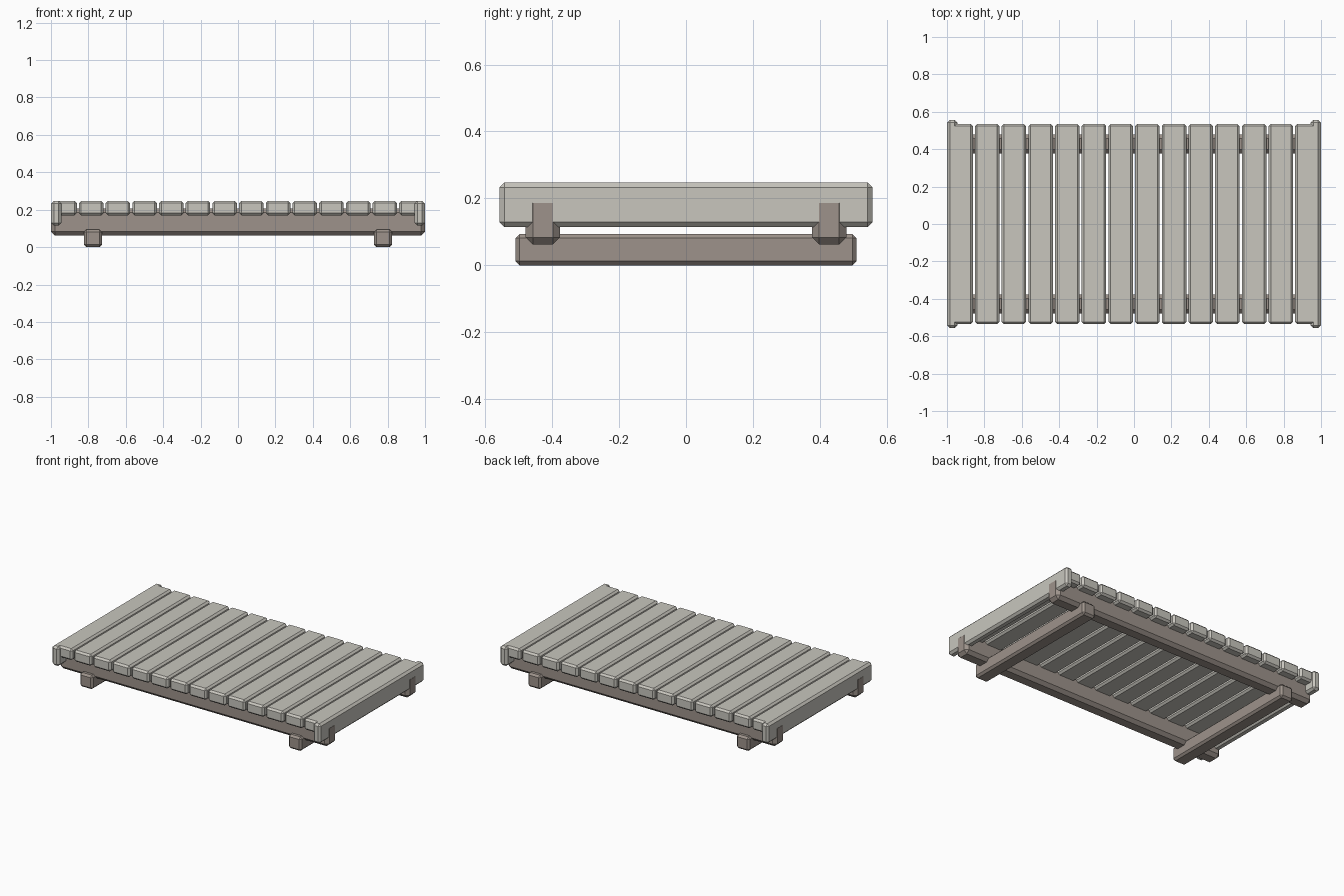
import bpy

if "Cube" in bpy.data.objects:
    bpy.data.objects.remove(bpy.data.objects["Cube"])


def make_material(name, rgb):
    mat = bpy.data.materials.new(name)
    mat.diffuse_color = (*rgb, 1.0)
    mat.use_nodes = True
    mat.node_tree.nodes["Principled BSDF"].inputs["Base Color"].default_value = mat.diffuse_color
    return mat


pale_wood = make_material("pale grey wood", (0.58, 0.565, 0.515))
brown_wood = make_material("brown grey wood", (0.337, 0.29, 0.258))


def beam(name, x, y, z, mat, bevel):
    """Chamfered timber spanning the (min, max) ranges on each axis."""
    spans = (x, y, z)
    bpy.ops.mesh.primitive_cube_add(size=1, location=[(a + b) / 2 for a, b in spans])
    obj = bpy.context.object
    obj.name = name
    obj.scale = [b - a for a, b in spans]
    bpy.ops.object.transform_apply(location=False, rotation=False, scale=True)
    obj.data.materials.append(mat)
    mod = obj.modifiers.new("chamfer", 'BEVEL')
    mod.width = bevel
    mod.segments = 1
    mod.limit_method = 'NONE'
    return obj


# Deck planks laid side by side across the length
COUNT, PITCH, WIDTH = 14, 0.1427, 0.131
for i in range(COUNT):
    cx = (i - (COUNT - 1) / 2) * PITCH
    beam(f"deck_plank_{i + 1}", (cx - WIDTH / 2, cx + WIDTH / 2),
         (-0.535, 0.535), (0.17, 0.247), pale_wood, 0.012)

for side, label in ((-1, "left"), (1, "right")):
    # End boards capping the deck
    beam(f"end_board_{label}", sorted((side * 0.945, side * 0.999)),
         (-0.557, 0.557), (0.115, 0.247), pale_wood, 0.014)
    # Cross skids resting on the ground
    beam(f"cross_skid_{label}", sorted((side * 0.728, side * 0.824)),
         (-0.51, 0.51), (0.0, 0.094), brown_wood, 0.013)

# Long rails under the planks, ends showing through the end boards
for side, label in ((-1, "front"), (1, "back")):
    beam(f"long_rail_{label}", (-1.0, 1.0),
         sorted((side * 0.377, side * 0.479)), (0.062, 0.207), brown_wood, 0.021)
